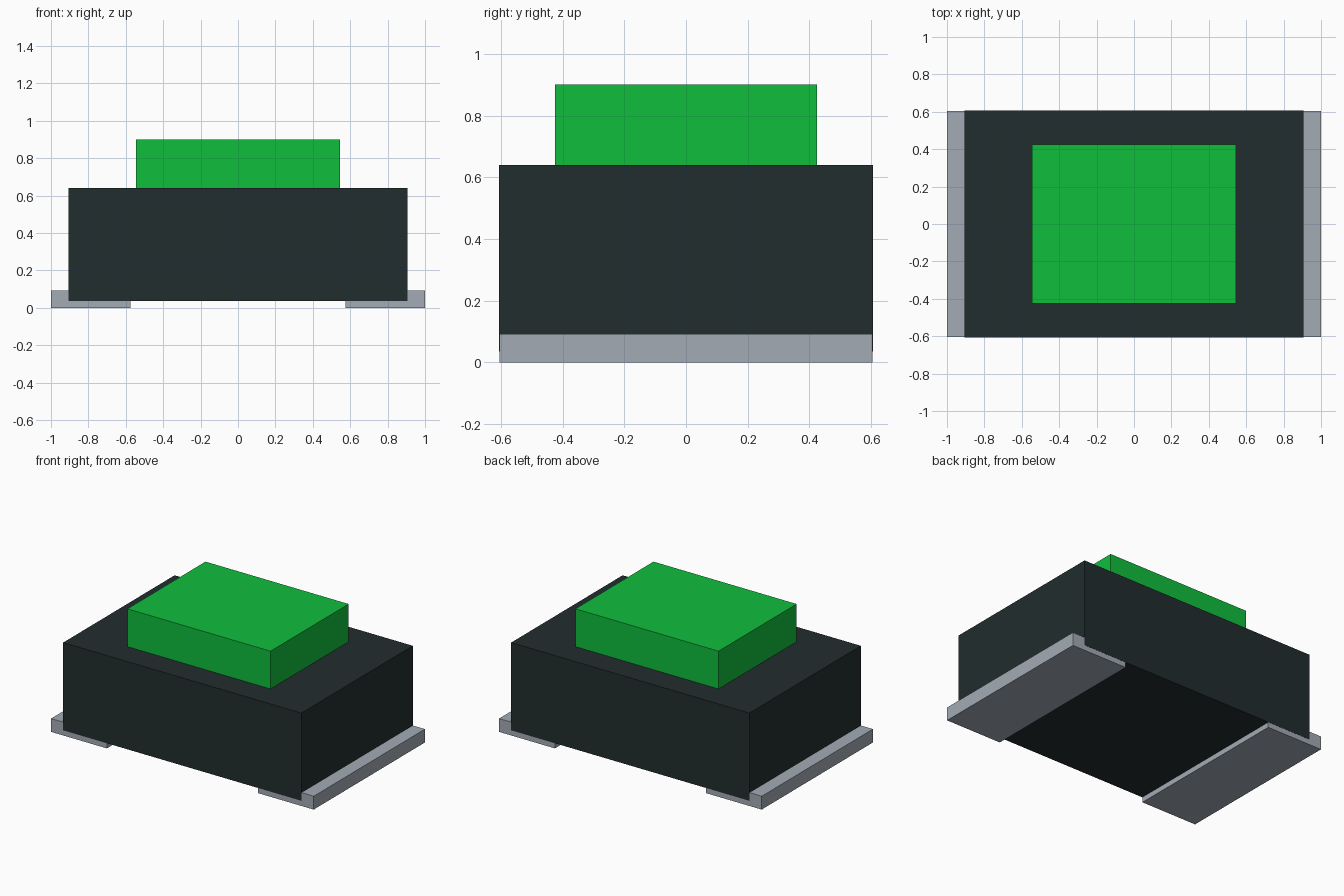
import bpy

# Remove the default object
cube = bpy.data.objects.get("Cube")
if cube:
    bpy.data.objects.remove(cube, do_unlink=True)


def make_material(name, rgb):
    mat = bpy.data.materials.new(name)
    mat.use_nodes = True
    mat.diffuse_color = (*rgb, 1)
    mat.node_tree.nodes["Principled BSDF"].inputs["Base Color"].default_value = (*rgb, 1)
    return mat


def make_box(name, low, high, mat):
    """Axis-aligned box between two opposite corners."""
    center = [(a + b) / 2 for a, b in zip(low, high)]
    bpy.ops.mesh.primitive_cube_add(size=1, location=center)
    box = bpy.context.object
    box.name = name
    box.scale = [b - a for a, b in zip(low, high)]
    bpy.ops.object.transform_apply(location=False, rotation=False, scale=True)
    box.data.materials.append(mat)
    return box


casing = make_material("charcoal casing", (0.016, 0.026, 0.027))
metal = make_material("light grey metal", (0.366, 0.407, 0.462))
green = make_material("bright green", (0.005, 0.515, 0.046))

depth = 0.605

# Housing block, a hair deeper than the pads so the sides do not flicker
make_box("housing", (-0.907, -depth - 0.001, 0.036), (0.907, depth + 0.001, 0.64), casing)

# Raised top block
make_box("top_block", (-0.545, -0.425, 0.64), (0.545, 0.425, 0.90), green)

# Contact pads under both ends
for side, sign in (("left", 1), ("right", -1)):
    x_low, x_high = sorted((sign * 0.575, sign * 1.0))
    make_box(side + "_contact_pad", (x_low, -depth, 0), (x_high, depth, 0.092), metal)
